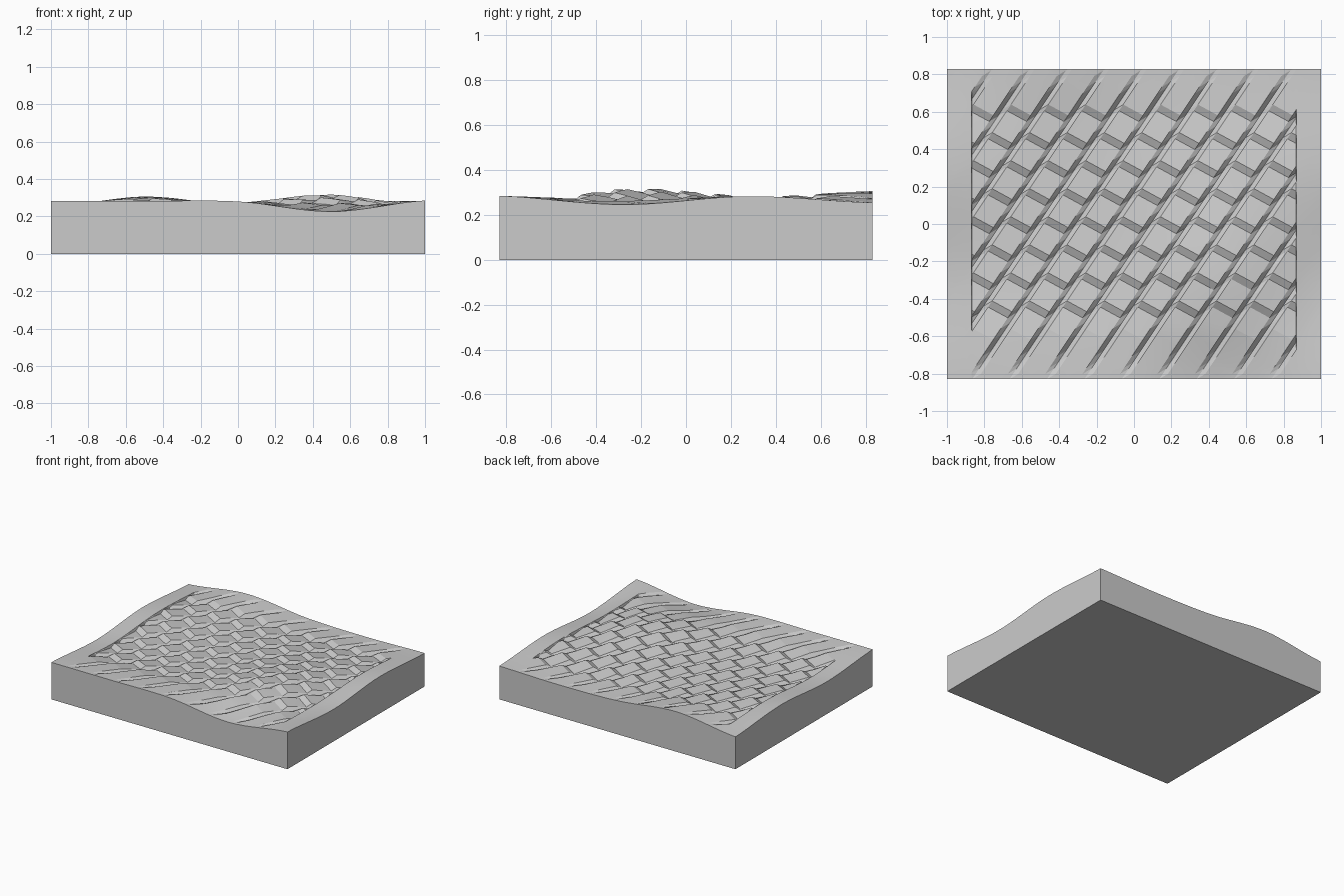
import bpy, bmesh, math
from mathutils import Vector

if "Cube" in bpy.data.objects:
    bpy.data.objects.remove(bpy.data.objects["Cube"], do_unlink=True)

HALF_X, HALF_Y = 1.0, 0.83
PITCH, ROW, SLANT, TILT = 0.2, 0.15, 0.667, 0.4
GROOVE_DEPTH, STEP_DEPTH = 0.032, 0.022

# Heights of the rolling surface, front row first, left to right
WAVES = [
    [0.283, 0.282, 0.28, 0.226, 0.285],
    [0.248, 0.258, 0.272, 0.316, 0.246],
    [0.283, 0.275, 0.275, 0.282, 0.283],
    [0.248, 0.306, 0.257, 0.246, 0.255],
]


def spline(values, t):
    """Smooth curve through evenly spaced values, t from 0 to 1."""
    last = len(values) - 1
    s = min(max(t, 0), 1) * last
    i = min(int(s), last - 1)
    f = s - i
    a, b, c, d = (values[min(max(k, 0), last)] for k in range(i - 1, i + 3))
    return b + f * (c - a + f * (2 * a - 5 * b + 4 * c - d + f * (3 * (b - c) + d - a))) / 2


def surface(x, y):
    rows = [spline(r, (x + HALF_X) / (2 * HALF_X)) for r in WAVES]
    return spline(rows, (y + HALF_Y) / (2 * HALF_Y))


def fade(x, y):
    """Relief dies out toward the borders."""
    if abs(x) > 0.868:
        return 0.0
    return min(1.0, max(0.0, (HALF_Y - abs(y)) / 0.2))


# Repeating tile: a groove, then a shingle that drops under the next row
U_STEPS = [0, 0.14, 0.28, 0.64]
V_STEPS = [0, 0.4, 0.78]


def relief(u, v, j):
    if u == 0.14:
        return -GROOVE_DEPTH
    if -4 <= j < 4:
        return -STEP_DEPTH * v / 0.78
    return 0.0


us = [(i, f) for i in range(-9, 10) for f in U_STEPS]
vs = [(j, f) for j in range(-7, 7) for f in V_STEPS]

bm = bmesh.new()
grid = []
for j, v in vs:
    line = []
    for i, u in us:
        lean = {0: -0.36, 0.14: 0, 0.28: 0.36, 0.64: 0}[u]
        y = 0.01 + ROW * (j + v) + lean * PITCH * TILT
        x = PITCH * (i + u) + SLANT * y - 0.14
        line.append(bm.verts.new((x, y, relief(u, v, j))))
    grid.append(line)
for low, high in zip(grid, grid[1:]):
    for k in range(len(low) - 1):
        bm.faces.new((low[k], low[k + 1], high[k + 1], high[k]))


def cut(point, normal, trim):
    bmesh.ops.bisect_plane(bm, geom=bm.verts[:] + bm.edges[:] + bm.faces[:], dist=1e-5,
                           plane_co=point, plane_no=normal, clear_outer=trim)


# Trim to the block outline and score the side borders
for side in (-1, 1):
    cut((side * HALF_X, 0, 0), (side, 0, 0), True)
    cut((0, side * HALF_Y, 0), (0, side, 0), True)
    cut((side * 0.865, 0, 0), (side, 0, 0), False)
    cut((side * 0.87, 0, 0), (side, 0, 0), False)

# Drape the relief over the waves
for p in bm.verts:
    p.co.z = surface(p.co.x, p.co.y) + p.co.z * fade(p.co.x, p.co.y)

# Walls and base
rim = [e for e in bm.edges if e.is_boundary]
skirt = bmesh.ops.extrude_edge_only(bm, edges=rim)["geom"]
for p in skirt:
    if isinstance(p, bmesh.types.BMVert):
        p.co.z = 0.0
bottom = [e for e in skirt if isinstance(e, bmesh.types.BMEdge)
          and all(p.co.z == 0 for p in e.verts)]
bmesh.ops.contextual_create(bm, geom=bottom)
bmesh.ops.recalc_face_normals(bm, faces=bm.faces[:])

mesh = bpy.data.meshes.new("textured_block")
bm.to_mesh(mesh)
bm.free()
block = bpy.data.objects.new("textured_block", mesh)
bpy.context.collection.objects.link(block)

grey = bpy.data.materials.new("light_grey")
grey.use_nodes = True
grey.diffuse_color = (0.6, 0.6, 0.6, 1)
grey.node_tree.nodes["Principled BSDF"].inputs["Base Color"].default_value = (0.6, 0.6, 0.6, 1)
mesh.materials.append(grey)

bpy.ops.object.select_all(action="DESELECT")
block.select_set(True)
bpy.context.view_layer.objects.active = block
bpy.ops.object.shade_smooth_by_angle(angle=math.radians(8))
